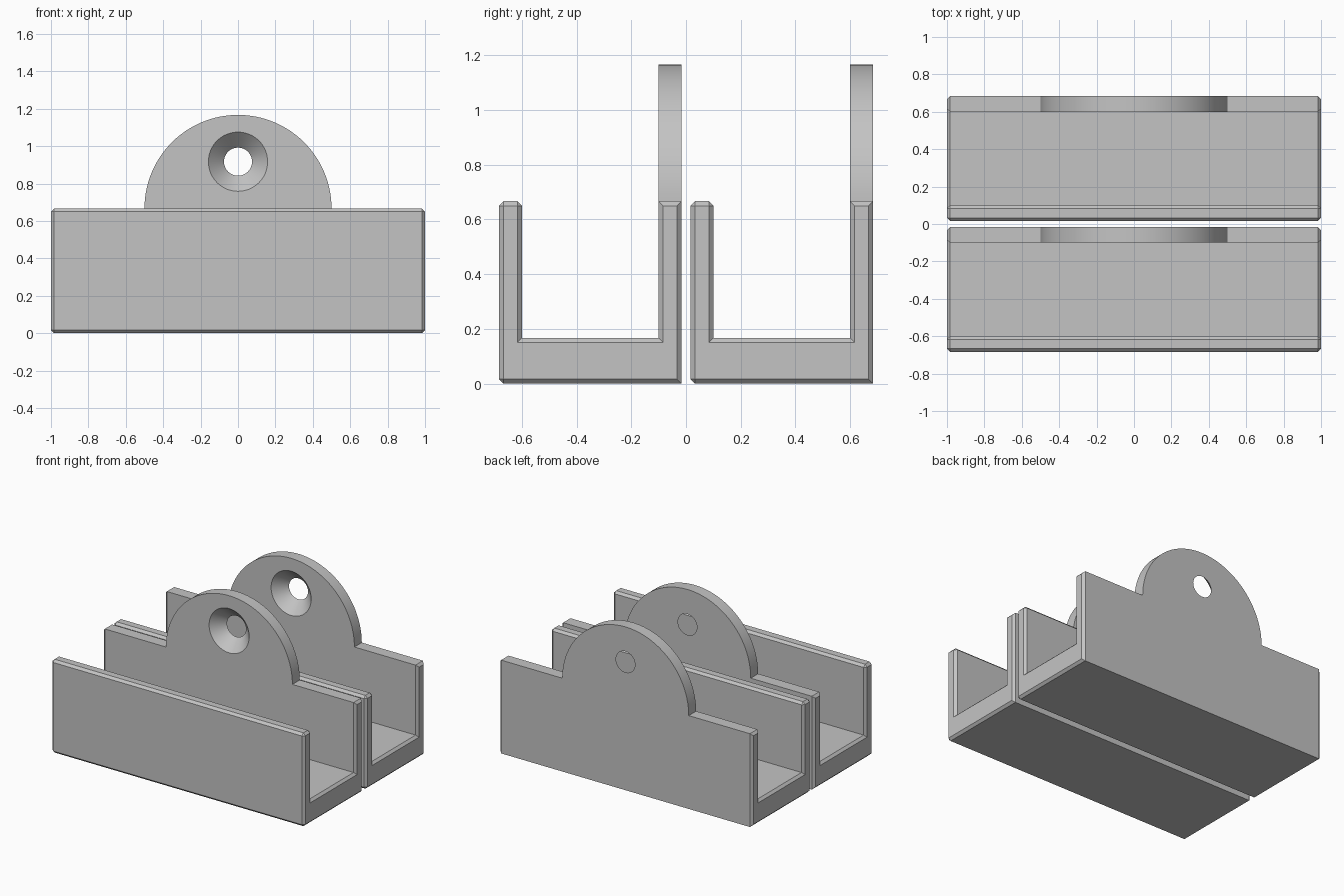
import bpy, bmesh, math
from mathutils import Matrix

if "Cube" in bpy.data.objects:
    bpy.data.objects.remove(bpy.data.objects["Cube"])

U = 1 / 60
L, W, H = 60 * U, 40 * U, 40 * U      # half length, channel width, wall height
T, F, C = 5 * U, 10 * U, 1 * U        # wall thickness, floor thickness, chamfer
R, HOLE_Z = 30 * U, 55 * U            # hanging tab radius, screw hole height

grey = bpy.data.materials.new("grey plastic")
grey.diffuse_color = (0.55, 0.55, 0.55, 1)
grey.use_nodes = True
grey.node_tree.nodes["Principled BSDF"].inputs["Base Color"].default_value = grey.diffuse_color


def make_object(name, bm):
    bmesh.ops.recalc_face_normals(bm, faces=bm.faces)
    mesh = bpy.data.meshes.new(name)
    bm.to_mesh(mesh)
    bm.free()
    mesh.materials.append(grey)
    obj = bpy.data.objects.new(name, mesh)
    bpy.context.collection.objects.link(obj)
    return obj


def channel(name, y0):
    # U section, lofted along x with an inset section at each end as the chamfer
    full = [(0, C), (C, 0), (W, 0), (W, H), (W - T, H), (W - T, F),
            (T, F), (T, H - C), (T - C, H), (C, H), (0, H - C)]
    inset = [(C, C), (C, C), (W - C, C), (W - C, H - C), (W - T + C, H - C),
             (W - T + C, F - C), (T - C, F - C), (T - C, H - C), (T - C, H - C),
             (C, H - C), (C, H - C)]
    bm = bmesh.new()
    rings = [[bm.verts.new((x, y0 + y, z)) for y, z in section]
             for x, section in ((-L, inset), (C - L, full), (L - C, full), (L, inset))]
    n = len(full)
    for a, b in zip(rings, rings[1:]):
        for i in range(n):
            j = (i + 1) % n
            bm.faces.new((a[i], a[j], b[j], b[i]))
    bm.faces.new(rings[0])
    bm.faces.new(rings[-1])
    bmesh.ops.remove_doubles(bm, verts=bm.verts, dist=1e-5)
    return make_object(name, bm)


def hanging_tab(name, y0):
    # Half disc standing on the back wall
    bm = bmesh.new()
    n = 64
    rim = [bm.verts.new((R * math.cos(math.pi * i / n), y0, H + R * math.sin(math.pi * i / n)))
           for i in range(n + 1)]
    face = bm.faces.new(rim)
    out = bmesh.ops.extrude_face_region(bm, geom=[face])["geom"]
    bmesh.ops.translate(bm, vec=(0, T, 0), verts=[v for v in out if isinstance(v, bmesh.types.BMVert)])
    tab = make_object(name, bm)

    # Countersunk screw hole, wide at the front
    r_front, r_back, extra = 9.5 * U, 4.5 * U, 0.02
    slope = (r_front - r_back) / T
    bm = bmesh.new()
    bmesh.ops.create_cone(bm, cap_ends=True, segments=64, radius1=r_front + slope * extra,
                          radius2=r_back - slope * extra, depth=T + 2 * extra)
    bmesh.ops.transform(bm, verts=bm.verts, matrix=Matrix.Translation((0, y0 + T / 2, HOLE_Z))
                        @ Matrix.Rotation(-math.pi / 2, 4, 'X'))
    cutter = make_object("hole_cutter", bm)
    cutter.hide_render = True
    mod = tab.modifiers.new("screw_hole", 'BOOLEAN')
    mod.operation, mod.solver, mod.object = 'DIFFERENCE', 'EXACT', cutter
    bpy.context.view_layer.objects.active = tab
    tab.select_set(True)
    bpy.ops.object.modifier_apply(modifier=mod.name)
    bpy.data.objects.remove(cutter)
    bpy.ops.object.shade_smooth_by_angle(angle=math.radians(30))
    tab.select_set(False)


# Two identical brackets, one behind the other
for label, y0 in (("front", -C - W), ("back", C)):
    channel(label + "_channel", y0)
    hanging_tab(label + "_hanging_tab", y0 + W - T)
